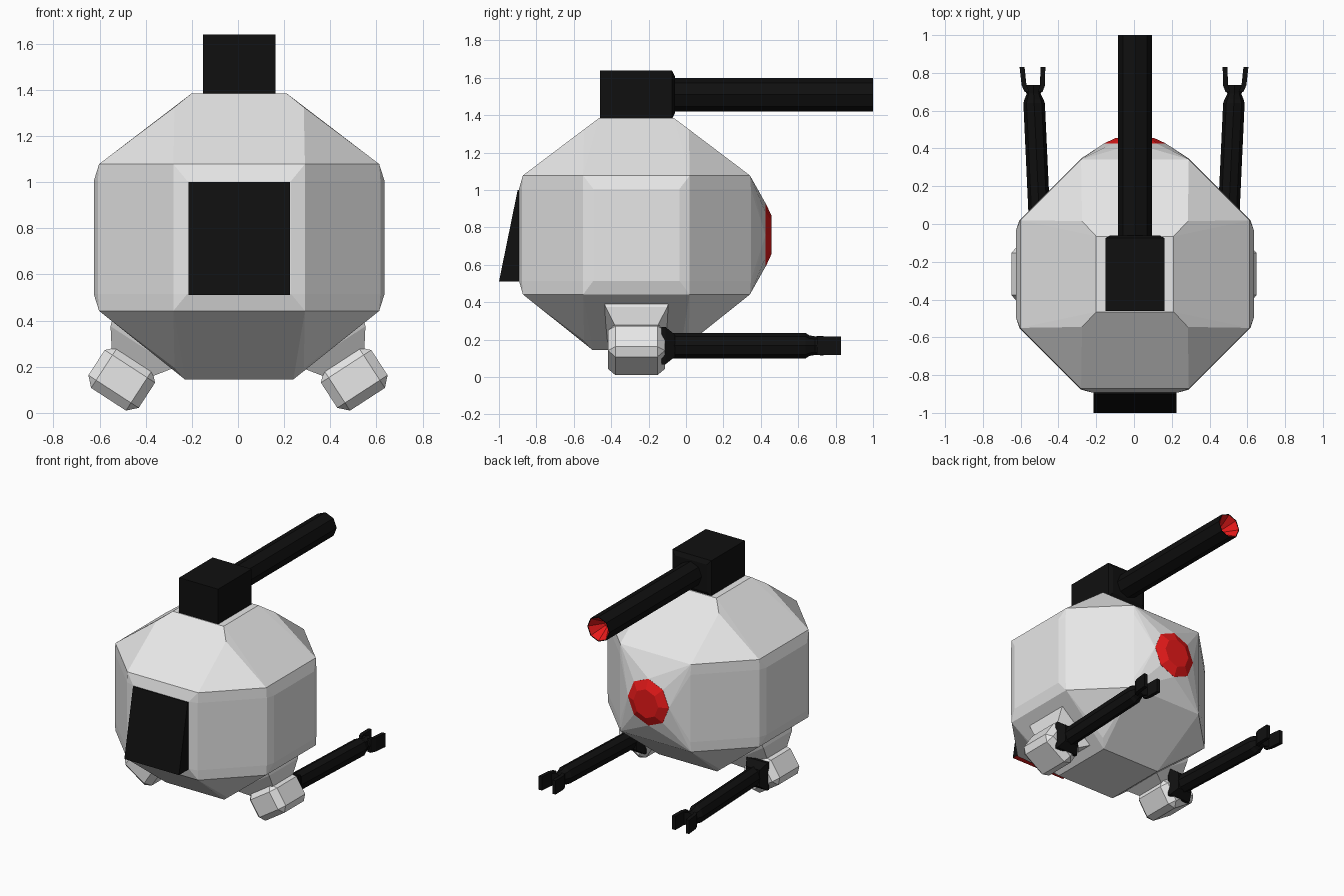
import bpy, bmesh, math
from mathutils import Vector
from itertools import product

if "Cube" in bpy.data.objects:
    bpy.data.objects.remove(bpy.data.objects["Cube"])


def material(name, rgb):
    m = bpy.data.materials.new(name)
    m.diffuse_color = (*rgb, 1)
    m.use_nodes = True
    m.node_tree.nodes["Principled BSDF"].inputs["Base Color"].default_value = m.diffuse_color
    return m


GREY = material("light_grey", (0.8, 0.8, 0.8))
BLACK = material("black", (0.005, 0.005, 0.005))
RED = material("red", (0.8, 0.01, 0.01))
CX, CY, CZ = 0.005, -0.265, 0.76      # body centre


def finish(name, bm, mats):
    bmesh.ops.recalc_face_normals(bm, faces=bm.faces[:])
    me = bpy.data.meshes.new(name)
    bm.to_mesh(me)
    bm.free()
    for m in mats:
        me.materials.append(m)
    ob = bpy.data.objects.new(name, me)
    bpy.context.collection.objects.link(ob)
    return ob


def hull(name, pts, mat):
    bm = bmesh.new()
    for p in pts:
        bm.verts.new(p)
    res = bmesh.ops.convex_hull(bm, input=bm.verts[:])
    inner = [v for v in bm.verts if not v.link_faces]
    bmesh.ops.delete(bm, geom=inner, context='VERTS')
    bmesh.ops.dissolve_limit(bm, angle_limit=0.02, verts=bm.verts[:], edges=bm.edges[:])
    return finish(name, bm, [mat])


def loft(name, rings, mats, red_from=99):
    """Skin a list of equal rings; bands from index red_from on use the second material."""
    bm = bmesh.new()
    vs = [[bm.verts.new(p) for p in r] for r in rings]
    n = len(vs[0])
    for k, (a, b) in enumerate(zip(vs, vs[1:])):
        for i in range(n):
            j = (i + 1) % n
            f = bm.faces.new((a[i], a[j], b[j], b[i]))
            f.material_index = int(k >= red_from)
    bm.faces.new(vs[0])
    bm.faces.new(vs[-1]).material_index = int(len(rings) - 1 >= red_from)
    return finish(name, bm, mats)


def ring(x, y, z, rx, rz, n=8, turn=0.0):
    """Ring round the y axis."""
    return [(x + rx * math.cos(turn + math.tau * i / n), y,
             z + rz * math.sin(turn + math.tau * i / n)) for i in range(n)]


def rect(x, y, z, hx, hz):
    return [(x + a * hx, y, z + b * hz) for a, b in ((-1, -1), (1, -1), (1, 1), (-1, 1))]


# Faceted body: cube with wide chamfers, drawn out to the eye at the back
corner = [(0.63, 0.23, 0.245), (0.612, 0.285, 0.245), (0.285, 0.612, 0.245), (0.225, 0.628, 0.245),
          (0.607, 0.285, 0.318), (0.285, 0.607, 0.318), (0.28, 0.28, 0.565)]
pts = [(CX + sx * x, CY + sy * y, CZ + sz * z)
       for (x, y, z), sx, sy, sz in product(corner, (-1, 1), (-1, 1), (-1, 1))]
for sx, sy in product((-1, 1), (-1, 1)):
    pts.append((CX + sx * 0.205, CY + sy * 0.2, 1.385))
    pts.append((CX + sx * 0.235, CY + sy * 0.235, 0.145))
pts += ring(CX, 0.425, CZ, 0.165, 0.17)
hull("body", pts, GREY)

# Rear eye
loft("rear_eye", [ring(CX, 0.40, CZ, 0.165, 0.17), ring(CX, 0.426, CZ, 0.165, 0.17),
                  ring(CX, 0.456, CZ, 0.10, 0.105)], [RED])

# Sloping front panel, red underneath
panel = loft("front_panel", [[(CX + s * 0.22, y, z) for y, z in
                              ((-0.88, 0.51), (-1.0, 0.51), (-0.9, 1.0), (-0.88, 1.0))]
                             for s in (-1, 1)], [BLACK, RED])
for f in panel.data.polygons:
    if f.normal.z < -0.9:
        f.material_index = 1

# Turret and hollow barrel
loft("turret", [rect(CX, -0.46, 1.51, 0.157, 0.13), rect(CX, -0.075, 1.51, 0.157, 0.13),
                rect(CX, -0.06, 1.51, 0.13, 0.10)], [BLACK])
loft("barrel", [ring(CX, -0.08, 1.51, 0.09, 0.09), ring(CX, 1.0, 1.51, 0.09, 0.09),
                ring(CX, 0.999, 1.51, 0.085, 0.085), ring(CX, 0.9, 1.51, 0.02, 0.02)],
     [BLACK, RED], red_from=2)

# Lower arms, one each side
ang = math.radians(33)
for side, label in ((-1, "left"), (1, "right")):
    t = Vector((side * math.cos(ang), 0, math.sin(ang)))     # along the body slope
    d = Vector((side * math.sin(ang), 0, -math.cos(ang)))    # outwards from the body
    base = Vector((side * 0.463, CY, 0.21))

    def section(s, ht, hy):
        return [base + d * s + t * (a * ht) + Vector((0, b * hy, 0))
                for a, b in ((-1, -1), (1, -1), (1, 1), (-1, 1))]

    # Neck flaring into the body
    loft(label + "_neck", [section(-0.12, 0.175, 0.175), section(-0.09, 0.165, 0.165),
                           section(0.0, 0.1, 0.108)], [GREY])
    # Chamfered joint block
    block = loft(label + "_joint", [section(-0.03, 0.13, 0.152), section(0.18, 0.13, 0.152)], [GREY])
    bev = block.modifiers.new("chamfer", 'BEVEL')
    bev.width = 0.04
    bev.segments = 1

    # Arm: collar, tilted tube, pinched wrist
    def ax(y):
        return side * (0.503 + 0.046 * (y - 0.08))
    z = 0.168
    loft(label + "_collar", [rect(ax(-0.13), -0.13, z, 0.085, 0.1), rect(ax(-0.11), -0.11, z, 0.085, 0.1),
                             rect(ax(-0.06), -0.06, z, 0.055, 0.06)], [BLACK])
    stations = ((-0.12, 0.057, 0.068), (0.64, 0.057, 0.068), (0.66, 0.05, 0.055),
                (0.69, 0.037, 0.05), (0.735, 0.062, 0.052))
    loft(label + "_arm", [ring(ax(y), y, z, rx, rz) for y, rx, rz in stations], [BLACK])
    # Two gripper prongs
    for s, part in ((-1, "inner"), (1, "outer")):
        loft(f"{label}_{part}_prong", [rect(ax(y) + side * s * o, y, z, 0.013, 0.05)
                                       for y, o in ((0.70, 0.035), (0.735, 0.049), (0.83, 0.055))], [BLACK])
